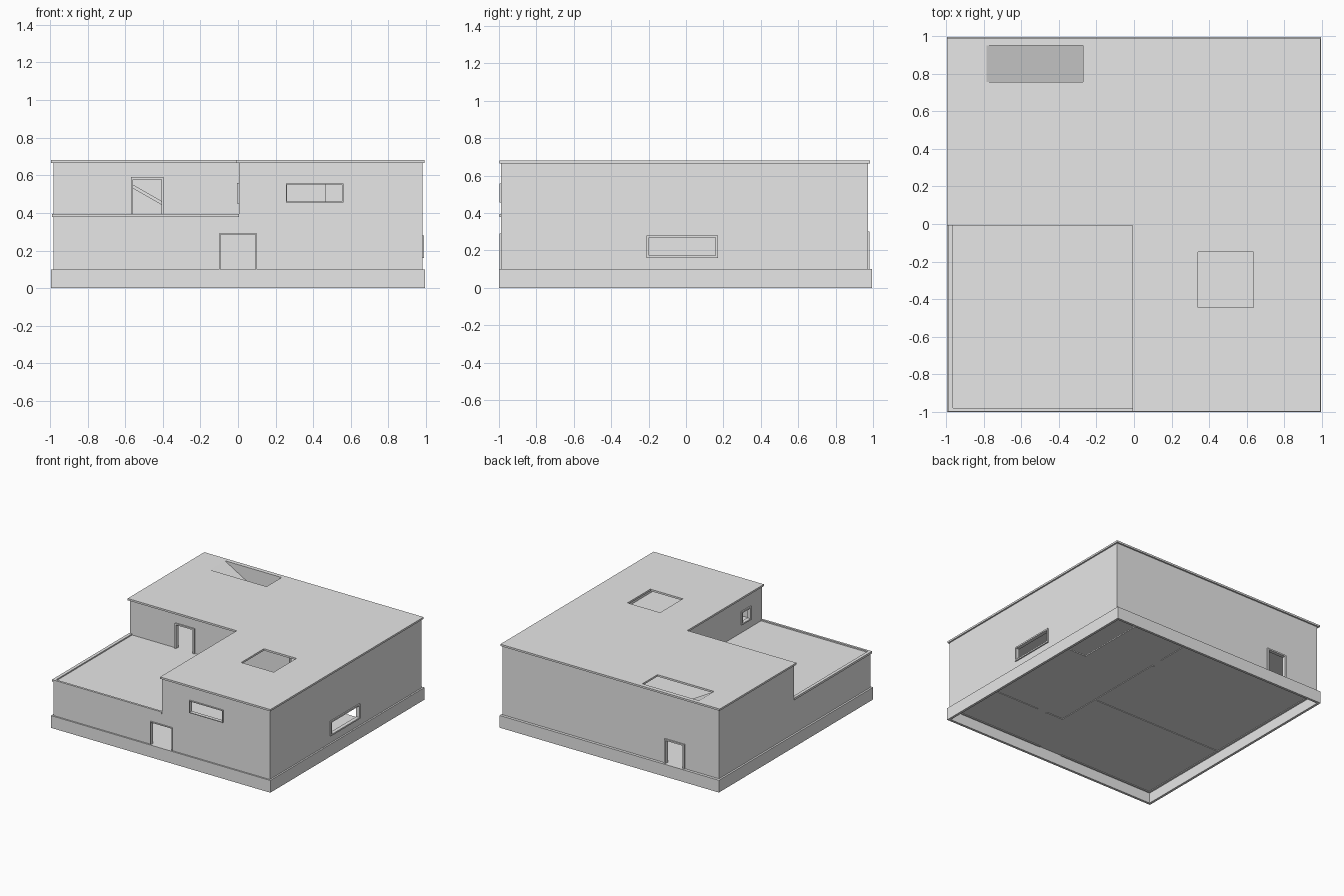
import bpy, bmesh
from mathutils import Matrix

cube = bpy.data.objects.get("Cube")
if cube:
    bpy.data.objects.remove(cube, do_unlink=True)

# One plaster colour for the whole house
plaster = bpy.data.materials.new("light_grey_plaster")
plaster.use_nodes = True
GREY = (0.8, 0.8, 0.8, 1)
plaster.diffuse_color = GREY
plaster.node_tree.nodes["Principled BSDF"].inputs["Base Color"].default_value = GREY

# Map a flat outline (u, v) and its thickness to world axes
AXES = {
    "x": Matrix(((0, 0, 1), (1, 0, 0), (0, 1, 0))),
    "y": Matrix(((1, 0, 0), (0, 0, -1), (0, 1, 0))),
    "z": Matrix.Identity(3),
}


def rect(a, b, c, d):
    """Rectangle outline from u a..b and v c..d."""
    return [(a, c), (b, c), (b, d), (a, d)]


def panel(name, axis, lo, hi, outline, holes=()):
    """Solid sheet with holes, lying across an axis from lo to hi."""
    curve = bpy.data.curves.new(name, "CURVE")
    curve.dimensions = "2D"
    curve.fill_mode = "BOTH"
    curve.extrude = (hi - lo) / 2
    for loop in [outline, *holes]:
        spline = curve.splines.new("POLY")
        spline.points.add(len(loop) - 1)
        for point, (u, v) in zip(spline.points, loop):
            point.co = (u, v, 0, 1)
        spline.use_cyclic_u = True
    temp = bpy.data.objects.new(name + "_outline", curve)
    bpy.context.collection.objects.link(temp)
    bpy.context.view_layer.update()
    graph = bpy.context.evaluated_depsgraph_get()
    mesh = bpy.data.meshes.new_from_object(temp.evaluated_get(graph))
    bpy.data.objects.remove(temp, do_unlink=True)
    mid = (lo + hi) / 2
    shift = Matrix.Translation([mid if k == axis else 0 for k in "xyz"])
    mesh.transform(shift @ AXES[axis].to_4x4())
    bm = bmesh.new()
    bm.from_mesh(mesh)
    bmesh.ops.remove_doubles(bm, verts=bm.verts, dist=0.0001)
    bmesh.ops.recalc_face_normals(bm, faces=bm.faces)
    for face in bm.faces:
        face.smooth = False
    bm.to_mesh(mesh)
    bm.free()
    mesh.materials.clear()
    mesh.materials.append(plaster)
    mesh.name = name
    obj = bpy.data.objects.new(name, mesh)
    bpy.context.collection.objects.link(obj)
    return obj


def doorway(a, b, bottom, top):
    """Notch points cut upward into the lower edge of a wall outline."""
    return [(a, bottom), (a, top), (b, top), (b, bottom)]


def window_frame(name, axis, lo, hi, a, b, c, d, w=0.012):
    panel(name, axis, lo, hi, rect(a, b, c, d),
          [rect(a + w, b - w, c + w, d - w)])


def door_frame(name, axis, lo, hi, a, b, c, d, w=0.012):
    panel(name, axis, lo, hi, [(a, c), (a + w, c), (a + w, d - w),
          (b - w, d - w), (b - w, c), (b, c), (b, d), (a, d)])


# Main levels and wall planes
BASE, GROUND, FLOOR, EAVES, ROOF = 0.085, 0.1, 0.385, 0.665, 0.68
SIDE, FRONT, BACK, T = 0.98, -0.988, 0.972, 0.02
IN_X, IN_F, IN_B = SIDE - T, FRONT + T, BACK - T
CORNER = 0.005

# Window and door positions: u range, then height range
front_door = (-0.1, 0.1, GROUND, 0.29)
back_door = (-0.67, -0.49, GROUND, 0.3)
terrace_door = (-0.57, -0.395, FLOOR, 0.59)
front_window = (0.255, 0.56, 0.455, 0.557)
side_window = (-0.21, 0.17, 0.16, 0.28)
terrace_window = (-0.84, -0.72, 0.45, 0.56)


def notch(door, bottom):
    return doorway(door[0], door[1], bottom, door[3])


# Hollow plinth and ground floor with a stairwell
panel("plinth", "z", 0, GROUND, rect(-0.995, 0.993, -1, 0.995),
      [rect(-0.975, 0.973, -0.98, 0.975)])
panel("ground_floor", "z", 0.09, GROUND, rect(-0.975, 0.973, -0.98, 0.975),
      [rect(0.71, 0.95, 0.28, 0.93)])

# Outer walls
panel("front_wall", "y", FRONT, IN_F,
      [(-SIDE, BASE), *notch(front_door, BASE), (SIDE, BASE), (SIDE, EAVES),
       (CORNER, EAVES), (CORNER, FLOOR), (-SIDE, FLOOR)],
      [rect(*front_window)])
panel("back_wall", "y", IN_B, BACK,
      [(-SIDE, BASE), *notch(back_door, BASE), (SIDE, BASE),
       (SIDE, EAVES), (-SIDE, EAVES)])
panel("left_wall", "x", IN_X, SIDE, rect(IN_F, IN_B, BASE, EAVES),
      [rect(*side_window)])
panel("right_wall", "x", -SIDE, -IN_X,
      [(IN_F, BASE), (IN_B, BASE), (IN_B, EAVES), (CORNER, EAVES),
       (CORNER, FLOOR), (IN_F, FLOOR)])

# Upper floor, also the terrace deck, and its low rim
panel("upper_floor", "z", FLOOR - T, FLOOR, rect(-IN_X, IN_X, IN_F, IN_B))
panel("terrace_rim", "z", 0.378, 0.395,
      [(-0.988, CORNER), (-0.988, -0.996), (CORNER, -0.996),
       (CORNER, -0.978), (-0.962, -0.978), (-0.962, CORNER)])

# Walls that face the terrace, the first continuing indoors
panel("terrace_back_wall", "y", CORNER, CORNER + T,
      [(-IN_X, FLOOR), *notch(terrace_door, FLOOR),
       *doorway(0.465, 0.65, FLOOR, 0.59), (IN_X, FLOOR),
       (IN_X, EAVES), (-IN_X, EAVES)])
panel("terrace_side_wall", "x", CORNER, CORNER + T,
      rect(IN_F, CORNER, FLOOR, EAVES), [rect(*terrace_window)])

# Ground floor partitions
TOP = FLOOR - T
panel("hall_partition", "x", 0.22, 0.24,
      [(-0.57, BASE), *doorway(0.5, 0.6, BASE, 0.3), (IN_B, BASE),
       (IN_B, TOP), (-0.57, TOP)])
panel("front_room_partition", "y", -0.57, -0.55,
      [(0.24, BASE), *doorway(0.39, 0.48, BASE, 0.3), (IN_X, BASE),
       (IN_X, TOP), (0.24, TOP)])
panel("cross_partition", "y", -0.19, -0.17, rect(-IN_X, 0.22, BASE, TOP))

# L-shaped roof with skylight and stair opening
panel("roof", "z", EAVES, ROOF,
      [(-0.995, -0.007), (-0.007, -0.007), (-0.007, -0.998),
       (0.992, -0.998), (0.992, 0.985), (-0.995, 0.985)],
      [rect(0.34, 0.635, -0.445, -0.15), rect(-0.785, -0.27, 0.755, 0.95)])
panel("roof_stair_ramp", "y", 0.755, 0.95,
      [(-0.785, ROOF), (-0.785, 0.66), (-0.305, FLOOR), (-0.27, FLOOR)])

# Frames standing slightly proud of the walls
PROUD = 0.01
door_frame("front_door_frame", "y", FRONT - PROUD, IN_F, *front_door, w=0.006)
door_frame("back_door_frame", "y", IN_B, BACK + PROUD, *back_door)
door_frame("terrace_door_frame", "y", CORNER - PROUD, CORNER + T, *terrace_door)
window_frame("front_window_frame", "y", FRONT - PROUD, IN_F, *front_window, w=0.006)
window_frame("side_window_frame", "x", IN_X, SIDE + PROUD, *side_window)
window_frame("terrace_window_frame", "x", CORNER - PROUD, CORNER + T, *terrace_window)
